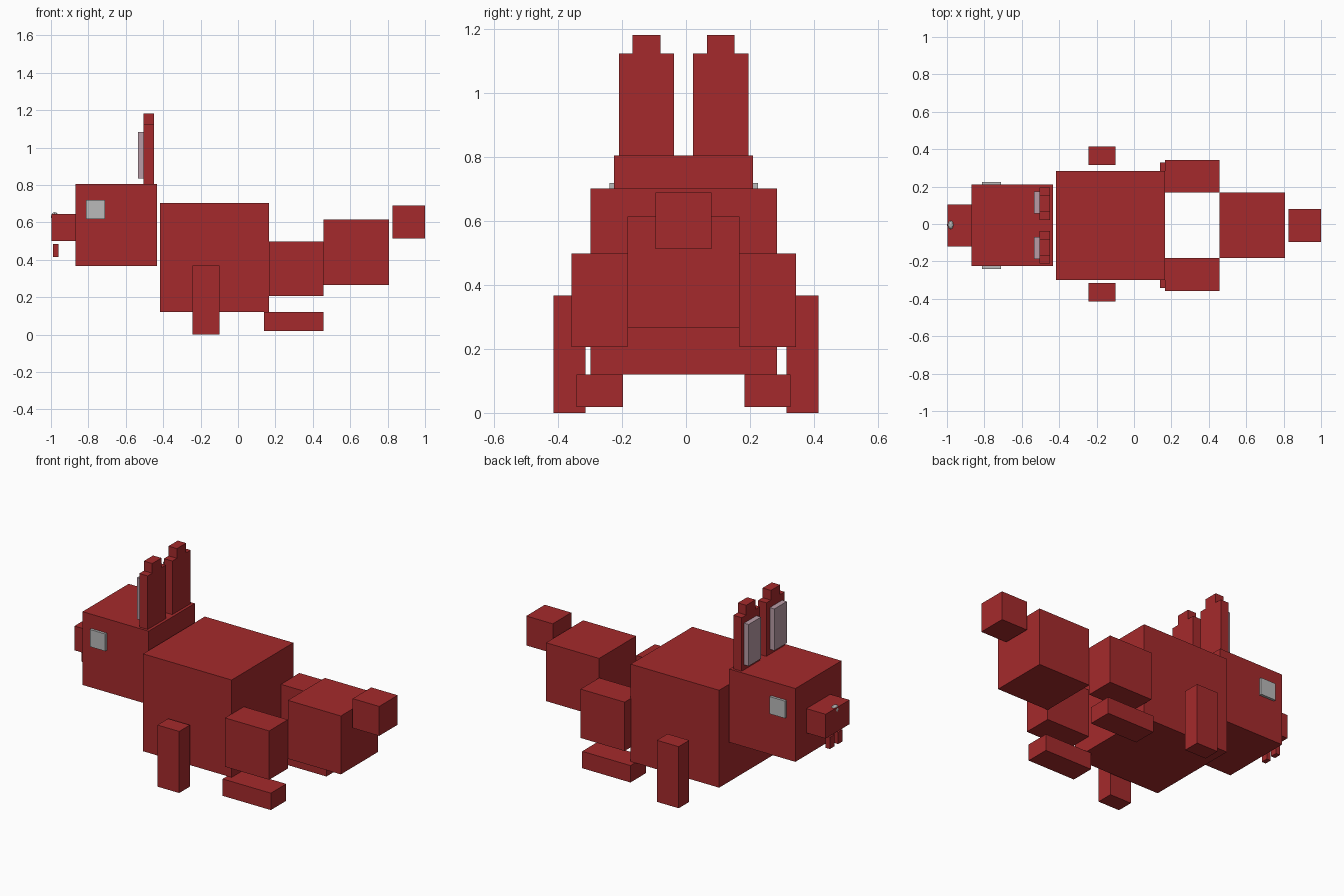
import bpy
import bmesh
from mathutils import Matrix

cube = bpy.data.objects.get("Cube")
if cube:
    bpy.data.objects.remove(cube, do_unlink=True)

MID = -0.0075  # symmetry plane of the body in y


def material(name, rgb):
    m = bpy.data.materials.new(name)
    m.use_nodes = True
    m.diffuse_color = (*rgb, 1)
    m.node_tree.nodes["Principled BSDF"].inputs["Base Color"].default_value = (*rgb, 1)
    return m


FUR = material("red brown fur", (0.376, 0.023, 0.025))
GREY = material("light grey", (0.49, 0.49, 0.49))
PINK = material("dusty pink", (0.48, 0.33, 0.38))


def finish(name, bm, mat):
    mesh = bpy.data.meshes.new(name)
    bm.to_mesh(mesh)
    bm.free()
    mesh.materials.append(mat)
    obj = bpy.data.objects.new(name, mesh)
    bpy.context.collection.objects.link(obj)
    return obj


def box(name, x, y, z, mat=FUR):
    """Box from its (min, max) range on each axis."""
    bm = bmesh.new()
    mid = [(r[0] + r[1]) / 2 for r in (x, y, z)]
    size = [r[1] - r[0] for r in (x, y, z)]
    bmesh.ops.create_cube(bm, size=1,
                          matrix=Matrix.Translation(mid) @ Matrix.Diagonal((*size, 1)))
    return finish(name, bm, mat)


def pair(name, x, off, z, mat=FUR, mid=MID):
    """Two mirrored boxes; off is the range of distance from the middle."""
    box("left_" + name, x, (mid - off[1], mid - off[0]), z, mat)
    box("right_" + name, x, (mid + off[0], mid + off[1]), z, mat)


def centred(name, x, half, z):
    box(name, x, (MID - half, MID + half), z)


def ear(name, side):
    """Stepped ear profile extruded through its thickness."""
    profile = [(0.03, 0.80), (0.2025, 0.80), (0.2025, 1.125), (0.16, 1.125),
               (0.16, 1.183), (0.073, 1.183), (0.073, 1.125), (0.03, 1.125)]
    bm = bmesh.new()
    face = bm.faces.new([bm.verts.new((-0.505, MID + side * o, z)) for o, z in profile])
    ext = bmesh.ops.extrude_face_region(bm, geom=[face])
    verts = [g for g in ext["geom"] if isinstance(g, bmesh.types.BMVert)]
    bmesh.ops.translate(bm, verts=verts, vec=(0.055, 0, 0))
    bmesh.ops.recalc_face_normals(bm, faces=bm.faces)
    finish(name, bm, FUR)


# Body line, from snout to tail
centred("snout", (-0.997, -0.87), 0.1125, (0.50, 0.645))
centred("head", (-0.87, -0.433), 0.2175, (0.367, 0.805))
centred("body", (-0.418, 0.167), 0.2915, (0.12, 0.702))
centred("haunch", (0.457, 0.808), 0.175, (0.265, 0.614))
centred("tail", (0.825, 1.0), 0.0875, (0.513, 0.689))

# Legs and feet
pair("front_leg", (-0.242, -0.098), (0.315, 0.415), (0.0, 0.368), mid=0)
pair("thigh", (0.165, 0.457), (0.175, 0.351), (0.206, 0.498))
pair("hind_foot", (0.138, 0.457), (0.19, 0.335), (0.019, 0.12))

# Ears with raised linings
ear("left_ear", -1)
ear("right_ear", 1)
pair("ear_lining", (-0.535, -0.505), (0.063, 0.18), (0.835, 1.084), PINK)

# Face details
pair("eye", (-0.812, -0.71), (0.21, 0.2325), (0.617, 0.72), GREY)
pair("tooth", (-0.988, -0.96), (0.018, 0.06), (0.415, 0.485))

# Low-poly nose on the upper edge of the snout
nose = bmesh.new()
bmesh.ops.create_uvsphere(
    nose, u_segments=8, v_segments=6, radius=1,
    matrix=Matrix.Translation((-0.98, -0.005, 0.63)) @ Matrix.Diagonal((0.02, 0.032, 0.024, 1)))
finish("nose", nose, GREY)
